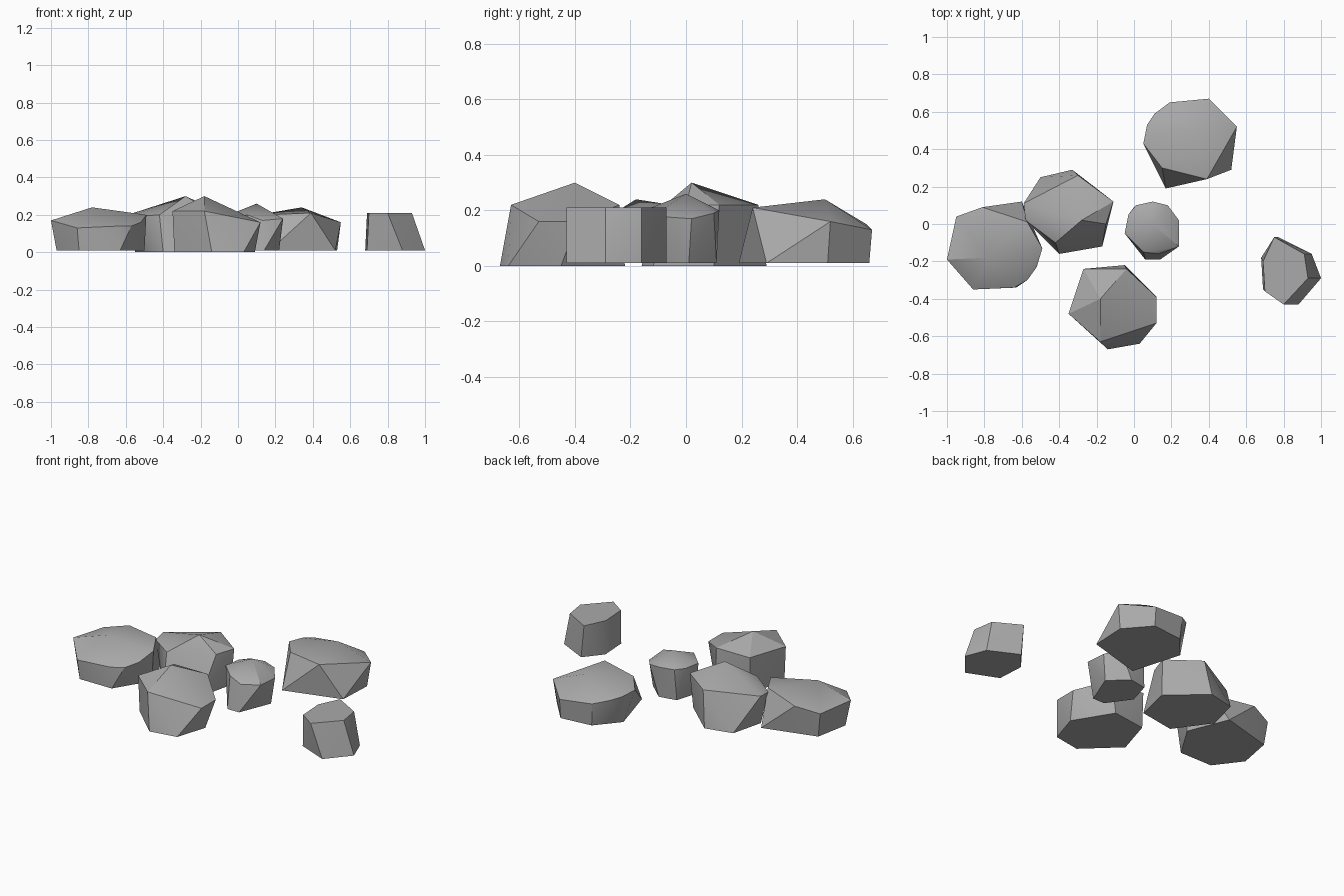
import bpy
import bmesh
import math

# Remove the default object
cube = bpy.data.objects.get("Cube")
if cube is not None:
    bpy.data.objects.remove(cube, do_unlink=True)

UNIT = 0.01  # outlines below are given in hundredths

# One plain stone colour
stone = bpy.data.materials.new("stone_grey")
stone.use_nodes = True
stone_colour = (0.4, 0.4, 0.4, 1)
stone.diffuse_color = stone_colour
stone.node_tree.nodes["Principled BSDF"].inputs["Base Color"].default_value = stone_colour


def build_rock(name, floor, footprint, crown, smooth_angle=30):
    """Chipped boulder: convex shell around a flat footprint and a crown of corners."""
    bm = bmesh.new()
    corners = [(x, y, floor) for x, y in footprint] + list(crown)
    for corner in corners:
        bm.verts.new([value * UNIT for value in corner])
    hull = bmesh.ops.convex_hull(bm, input=bm.verts[:])

    # Drop any corner swallowed by the shell, then merge coplanar facets
    buried = {item for item in hull["geom_interior"] if isinstance(item, bmesh.types.BMVert)}
    bmesh.ops.delete(bm, geom=list(buried), context="VERTS")
    bmesh.ops.dissolve_limit(bm, angle_limit=math.radians(1), verts=bm.verts[:], edges=bm.edges[:])
    bmesh.ops.recalc_face_normals(bm, faces=bm.faces[:])

    mesh = bpy.data.meshes.new(name)
    bm.to_mesh(mesh)
    bm.free()
    mesh.materials.append(stone)
    rock = bpy.data.objects.new(name, mesh)
    bpy.context.collection.objects.link(rock)

    # Soft facets with crisp chipped edges
    bpy.ops.object.select_all(action="DESELECT")
    rock.select_set(True)
    bpy.context.view_layer.objects.active = rock
    bpy.ops.object.shade_smooth_by_angle(angle=math.radians(smooth_angle))
    return rock


# Wide rounded rock on the far side
build_rock(
    "wide_rock", floor=1,
    footprint=[(-97, -18), (-93, 3), (-60, 12), (-50, -13), (-63, -34), (-85, -34)],
    crown=[(-100, -19, 17), (-95, 4, 16), (-81, 9, 19), (-57, 1, 21), (-49, -13, 20),
           (-52, -23, 16), (-57, -30, 14), (-64, -34, 14), (-86, -35, 13), (-78, -18, 24)],
)

# Tall rock leaning back beside the wide one
build_rock(
    "tall_back_rock", floor=0,
    footprint=[(-55, 5), (-50, 25), (-33, 29), (-12, 10), (-17, -12), (-40, -16)],
    crown=[(-59, 11, 20), (-30, 26, 22), (-11, 12, 22), (-15, 0, 22), (-42, -10, 20),
           (-58, 2, 19), (-28, 2, 30)],
)

# Tall rock at the front
build_rock(
    "tall_front_rock", floor=0,
    footprint=[(-34, -48), (-14, -67), (3, -64), (9, -45), (-5, -22), (-27, -25)],
    crown=[(-35, -48, 22), (-18, -63, 22), (12, -53, 16), (12, -39, 16), (-4, -24, 22),
           (-27, -24, 22), (-18, -40, 30)],
)

# Broad rock at the back
build_rock(
    "broad_rock", floor=1,
    footprint=[(17, 19), (52, 29), (53, 51), (40, 66), (20, 64), (8, 50)],
    crown=[(5, 43, 19), (15, 30, 20), (39, 24, 21), (55, 52, 16), (40, 67, 13),
           (19, 65, 15), (11, 59, 17), (7, 53, 18), (34, 50, 24)],
)

# Small rock in the middle
build_rock(
    "small_rock", floor=1,
    footprint=[(6, -19), (14, -19), (22, 1), (11, 11), (0, 9), (-4, -5)],
    crown=[(-5, -5, 20), (-3, 5, 20), (1, 10, 20), (10, 12, 20), (18, 10, 19),
           (24, 2, 17), (24, -12, 18), (13, -16, 17), (5, -15, 20), (10, 0, 26)],
)

# Flat-topped rock standing apart
build_rock(
    "flat_rock", floor=1,
    footprint=[(100, -29), (88, -43), (69, -35), (68, -18), (77, -7), (95, -16)],
    crown=[(93, -29, 21), (80, -43, 21), (70, -36, 21), (69, -20, 21), (75, -7, 21), (91, -16, 21)],
)
